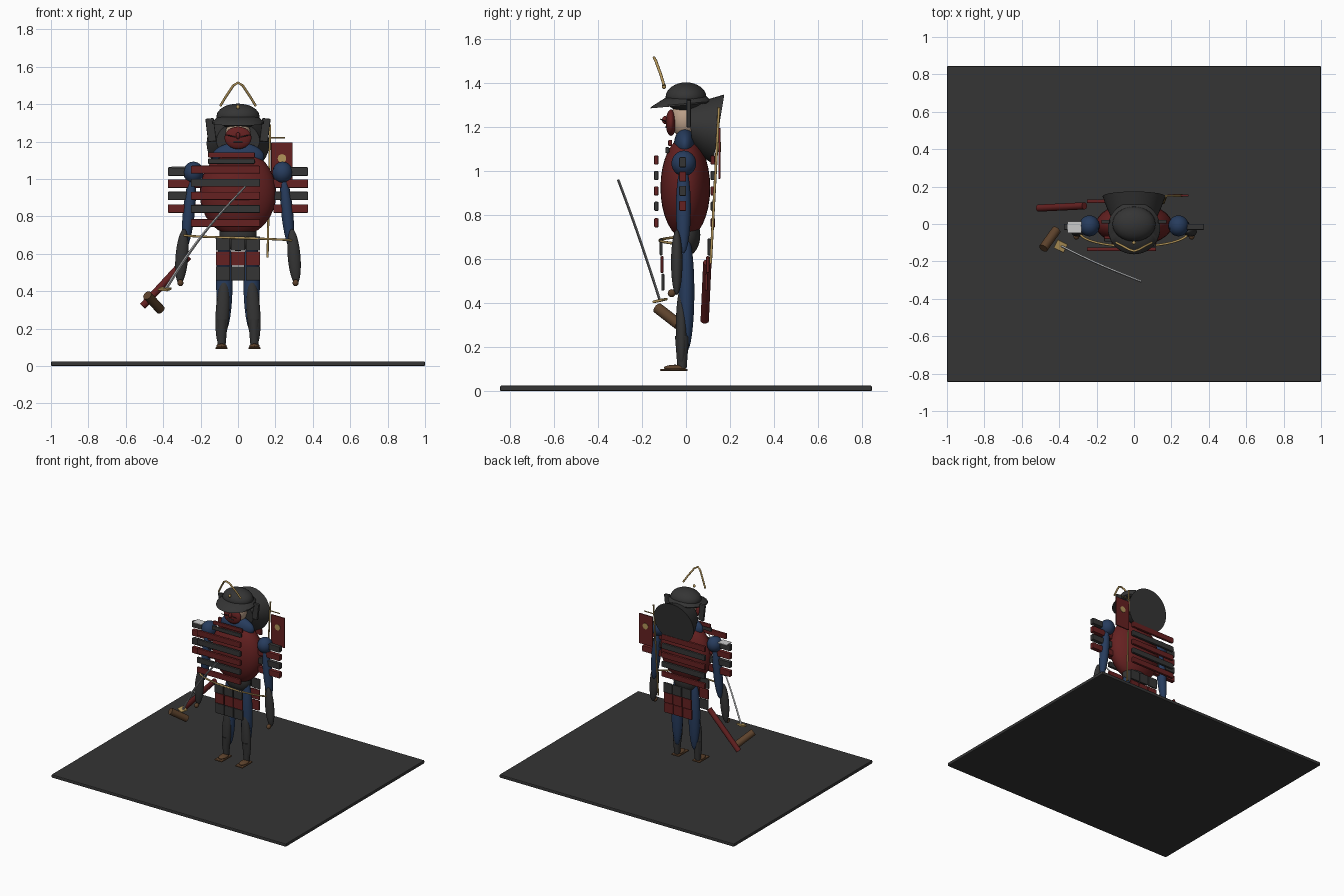
import bpy, math
from mathutils import Vector, Matrix

if "Cube" in bpy.data.objects:
    bpy.data.objects.remove(bpy.data.objects["Cube"])

COLS = dict(dark=(.035, .035, .035), red=(.13, .015, .015), blue=(.02, .045, .11), gold=(.45, .3, .1),
            brown=(.11, .055, .025), skin=(.5, .35, .25), steel=(.45, .46, .47), pale=(.7, .7, .7))
MATS = {}
for n, c in COLS.items():
    MATS[n] = bpy.data.materials.new(n)
    MATS[n].diffuse_color = (*c, 1)


def finish(name, col, smooth=True):
    o = bpy.context.object
    o.name = name
    o.data.materials.append(MATS[col])
    if smooth:
        bpy.ops.object.shade_smooth_by_angle(angle=math.radians(35))
    return o


def box(name, col, loc, size, rot=(0, 0, 0), bevel=.005):
    bpy.ops.mesh.primitive_cube_add(size=1, location=loc, rotation=rot)
    o = bpy.context.object
    o.scale = size
    bpy.ops.object.transform_apply(location=False, rotation=False, scale=True)
    if bevel:
        m = o.modifiers.new("bevel", 'BEVEL')
        m.width, m.segments = bevel, 2
    return finish(name, col, False)


def ball(name, col, loc, radii, rot=(0, 0, 0)):
    bpy.ops.mesh.primitive_uv_sphere_add(segments=32, ring_count=16, radius=1, location=loc, rotation=rot)
    bpy.context.object.scale = radii
    return finish(name, col)


def rod(name, col, a, b, r1, r2=None):
    a, b = Vector(a), Vector(b)
    bpy.ops.mesh.primitive_cone_add(vertices=20, radius1=r1, radius2=r1 if r2 is None else r2,
                                    depth=(b - a).length, location=(a + b) / 2,
                                    rotation=(b - a).to_track_quat('Z', 'Y').to_euler())
    return finish(name, col)


def tube(name, col, pts, r):
    cu = bpy.data.curves.new(name, 'CURVE')
    cu.dimensions, cu.bevel_depth, cu.bevel_resolution, cu.use_fill_caps = '3D', r, 3, True
    s = cu.splines.new('POLY')
    s.points.add(len(pts) - 1)
    for p, q in zip(s.points, pts):
        p.co = (*q, 1)
    o = bpy.data.objects.new(name, cu)
    bpy.context.collection.objects.link(o)
    cu.materials.append(MATS[col])
    return o


def loft(name, col, rings, n=40, caps=True):
    """Rings of (centre, x radius, second axis vector)."""
    vs, fs = [], []
    for c, rx, v in rings:
        for i in range(n):
            t = 2 * math.pi * i / n
            vs.append(Vector(c) + Vector((rx * math.cos(t), 0, 0)) + Vector(v) * math.sin(t))
    for k in range(len(rings) - 1):
        for i in range(n):
            j = (i + 1) % n
            fs.append((k * n + i, k * n + j, k * n + n + j, k * n + n + i))
    if caps:
        fs += [tuple(range(n))[::-1], tuple(range(len(vs) - n, len(vs)))]
    me = bpy.data.meshes.new(name)
    me.from_pydata(vs, [], fs)
    o = bpy.data.objects.new(name, me)
    bpy.context.collection.objects.link(o)
    bpy.ops.object.select_all(action='DESELECT')
    bpy.context.view_layer.objects.active = o
    o.select_set(True)
    return finish(name, col)


# base slab
box("base", "dark", (0, 0, .0125), (2, 1.69, .025), bevel=.006)

# torso, hips and under-robe
ball("cuirass", "red", (0, -.003, .925), (.205, .113, .232))
ball("hips", "dark", (0, .005, .71), (.1, .06, .095))
ball("robe_collar", "blue", (0, -.005, 1.12), (.14, .05, .075))

# lamellar bands front and back
for i, z in enumerate((1.05, .98, .91, .84, .765)):
    c = "dark" if i % 2 else "red"
    for n, y in (("front", -.135), ("back", .122)):
        box(f"{n}_band_{i}", c, (-.067, y, z), (.37, .02, .042))

# throat guard
box("throat_band_upper", "red", (-.035, -.072, 1.128), (.25, .018, .028))
box("throat_band_lower", "dark", (-.035, -.085, 1.095), (.25, .018, .028))

# hanging skirt plates
for i, (z, c) in enumerate(((.655, "dark"), (.575, "red"), (.495, "dark"))):
    for x in (-.08, 0, .08):
        box(f"front_skirt_{i}", c, (x, -.113 + .004 * i, z), (.076, .014, .077))
        box(f"back_skirt_{i}", "red" if i else c, (x, .105 - .006 * i, z), (.076, .014, .077))

# limbs, mirrored
for s, n in ((-1, "left"), (1, "right")):
    ball(n + "_shoulder", "blue", (s * .238, -.01, 1.035), (.054, .056, .058))
    ball(n + "_upper_arm", "blue", (s * .262, -.012, .83), (.032, .034, .205), (0, s * -.1, 0))
    ball(n + "_forearm", "dark", (s * .3, -.042, .585), (.034, .026, .148), (0, s * -.08, 0))
    ball(n + "_hand", "brown", (s * .308, -.065, .445), (.016, .018, .018))
    for i, z in enumerate((1.04, .975, .91, .842)):
        box(f"{n}_shoulder_plate_{i}", "red" if i % 2 else "dark", (s * .282, -.015, z), (.186, .032, .046))
    ball(n + "_thigh", "blue", (s * .073, .002, .45), (.044, .036, .27))
    ball(n + "_shin_guard", "dark", (s * .083, -.02, .29), (.036, .026, .185), (0, s * -.06, 0))
    rod(n + "_ankle", "dark", (s * .088, -.018, .105), (s * .086, -.018, .25), .021, .032)
    ball(n + "_foot", "brown", (s * .088, -.05, .106), (.028, .05, .014))
    box(n + "_sandal", "brown", (s * .088, -.055, .096), (.066, .125, .011))
box("shoulder_patch", "pale", (-.318, -.017, 1.064), (.075, .062, .008), bevel=.002)

# belt cord
tube("belt_cord", "gold", [(.29 * math.sin(t * math.pi / 20), -.045 - .075 * math.cos(t * math.pi / 20),
                            .685 - .015 * (t / 10)) for t in range(-10, 11)], .006)

# head and face mask
ball("head", "skin", (0, -.005, 1.235), (.068, .065, .085))
ball("mask", "red", (0, -.068, 1.22), (.072, .024, .06))
ball("mask_nose", "red", (0, -.095, 1.232), (.012, .014, .018))
for s in (-1, 1):
    tube("whisker", "dark", [(s * .015, -.09, 1.225), (s * .045, -.108, 1.232), (s * .065, -.115, 1.236)], .0025)
box("mask_mouth", "dark", (0, -.09, 1.2), (.05, .008, .008), bevel=.002)

# helmet: dome, sloped brim, neck guard, side wings
ball("helmet_dome", "dark", (0, 0, 1.335), (.115, .093, .068))
loft("helmet_brim", "dark", [((0, -.025, 1.297), .14, (0, .137, .012)), ((0, -.02, 1.305), .14, (0, .137, .012)),
                             ((0, -.002, 1.335), .105, (0, .095, .004))])
loft("neck_guard", "dark", [((0, .02, 1.205), .115, (0, -.01, .095)), ((0, .085, 1.195), .145, (0, .01, .13)),
                            ((0, .148, 1.19), .168, (0, .026, .158))])
for s in (-1, 1):
    box("helmet_wing", "dark", (s * .145, .012, 1.262), (.045, .02, .125), (0, s * .12, 0))

# crest
ball("crest_boss", "gold", (0, -.1, 1.385), (.01, .01, .012))
tube("crest", "gold", [(-.095, -.1, 1.39), (-.065, -.115, 1.44), (-.025, -.137, 1.5), (0, -.145, 1.515),
                       (.025, -.137, 1.5), (.065, -.115, 1.44), (.095, -.1, 1.39)], .0065)

# back banner
tube("banner_pole", "gold", [(.172, .15, 1.29), (.158, .112, .58)], .006)
tube("banner_crossbar", "gold", [(.165, .15, 1.22), (.25, .15, 1.22)], .004)
box("banner", "red", (.235, .152, 1.08), (.115, .01, .23), bevel=.002)
for y in (.146, .158):
    rod("banner_disc", "gold", (.235, y - .002, 1.11), (.235, y + .002, 1.11), .023)

# scabbard
rod("scabbard", "red", (-.51, .085, .32), (-.265, .097, .585), .019)

# curved blade, guard and grip
a, b = Vector((-.388, -.118, .41)), Vector((.04, -.308, .96))
d = (b - a).normalized()
side = d.cross(Vector((0, 1, 0))).normalized()
flat = d.cross(side)
vs, fs, N = [], [], 12
for i in range(N + 1):
    t = i / N
    p = a.lerp(b, t) + side * .022 * math.sin(math.pi * t)
    w = .009 * (1 - .45 * t)
    vs += [p + side * w, p + flat * .006, p - side * w, p - flat * .006]
for i in range(N):
    for k in range(4):
        fs.append((i * 4 + k, i * 4 + (k + 1) % 4, i * 4 + 4 + (k + 1) % 4, i * 4 + 4 + k))
fs += [(3, 2, 1, 0), tuple(range(N * 4, N * 4 + 4))]
me = bpy.data.meshes.new("blade")
me.from_pydata(vs, [], fs)
me.materials.append(MATS["steel"])
bpy.context.collection.objects.link(bpy.data.objects.new("blade", me))
box("sword_guard", "gold", (-.392, -.118, .412), (.06, .05, .012), (.2, .08, -.45), .003)
rod("sword_grip", "brown", (-.485, -.13, .378), (-.415, -.032, .302), .025)

for m in bpy.data.materials:
    if m.users and not m.is_grease_pencil:
        m.use_nodes = True
        m.node_tree.nodes["Principled BSDF"].inputs["Base Color"].default_value = m.diffuse_color
